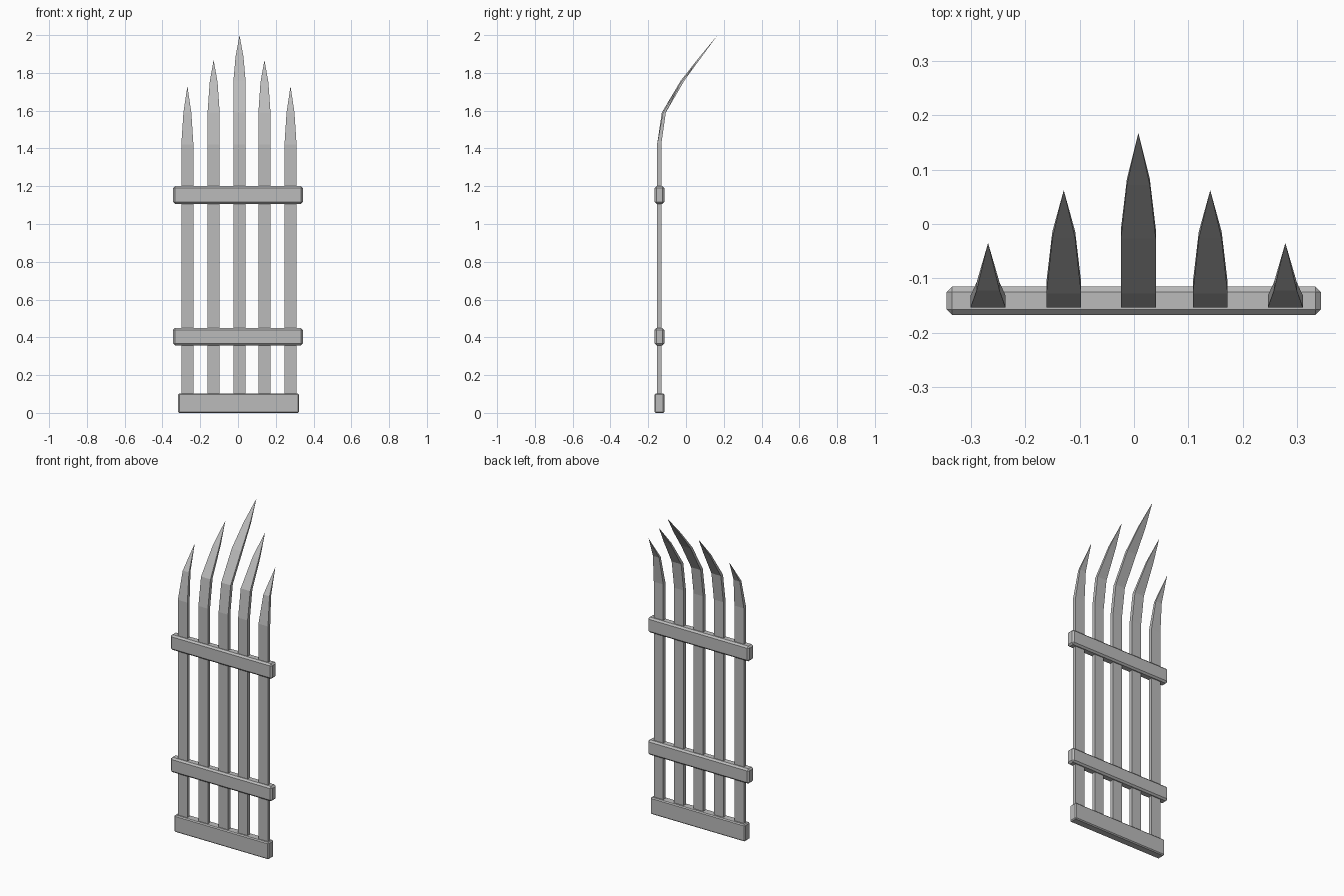
import bpy, bmesh
from mathutils import Vector

cube = bpy.data.objects.get("Cube")
if cube:
    bpy.data.objects.remove(cube, do_unlink=True)

# Single flat grey
grey = bpy.data.materials.new("plain_grey")
grey.use_nodes = True
grey.diffuse_color = (0.5, 0.5, 0.5, 1)
grey.node_tree.nodes["Principled BSDF"].inputs["Base Color"].default_value = (0.5, 0.5, 0.5, 1)


def finish(name, bm):
    bmesh.ops.recalc_face_normals(bm, faces=bm.faces)
    mesh = bpy.data.meshes.new(name)
    bm.to_mesh(mesh)
    bm.free()
    mesh.materials.append(grey)
    obj = bpy.data.objects.new(name, mesh)
    bpy.context.collection.objects.link(obj)
    return obj


def plank(name, x0, x1, z0, z1, bevel):
    """Chamfered horizontal board."""
    y0, y1 = -0.167, -0.115
    bm = bmesh.new()
    bmesh.ops.create_cube(bm, size=1)
    for v in bm.verts:
        v.co = Vector((x1 if v.co.x > 0 else x0,
                       y1 if v.co.y > 0 else y0,
                       z1 if v.co.z > 0 else z0))
    obj = finish(name, bm)
    mod = obj.modifiers.new("chamfer", "BEVEL")
    mod.width = bevel
    mod.segments = 1


# Shared bending path of the pickets: (front y, back y, z)
PATH = [(-0.153, -0.131, 0.05), (-0.153, -0.131, 1.42),
        (-0.128, -0.107, 1.59), (-0.027, -0.009, 1.76)]
HALF = 0.032


def picket(name, x, full, mid, tip):
    """Flat bar of full width for some rings, then a narrowed ring and a point."""
    bm = bmesh.new()
    rings = [(p, HALF) for p in PATH[:full]] + [(mid, 0.021)]
    loops = []
    for (yf, yb, z), h in rings:
        loops.append([bm.verts.new(c) for c in
                      ((x - h, yf, z), (x + h, yf, z), (x + h, yb, z), (x - h, yb, z))])
    bm.faces.new(loops[0])
    for a, b in zip(loops, loops[1:]):
        for i in range(4):
            j = (i + 1) % 4
            bm.faces.new((a[i], a[j], b[j], b[i]))
    point = bm.verts.new((x, *tip))
    for i in range(4):
        bm.faces.new((loops[-1][i], loops[-1][(i + 1) % 4], point))
    finish(name, bm)


# Boards
plank("base_board", -0.317, 0.323, 0.0, 0.103, 0.006)
plank("lower_rail", -0.344, 0.343, 0.358, 0.449, 0.01)
plank("upper_rail", -0.344, 0.343, 1.107, 1.2, 0.01)

# Pickets, shortest at the sides
outer = (2, (-0.122, -0.107, 1.59), (-0.035, 1.73))
inner = (3, (-0.027, -0.014, 1.75), (0.062, 1.868))
centre = (4, (0.072, 0.083, 1.885), (0.167, 2.0))
picket("outer_right_picket", -0.268, *outer)
picket("inner_right_picket", -0.129, *inner)
picket("centre_picket", 0.008, *centre)
picket("inner_left_picket", 0.14, *inner)
picket("outer_left_picket", 0.278, *outer)
